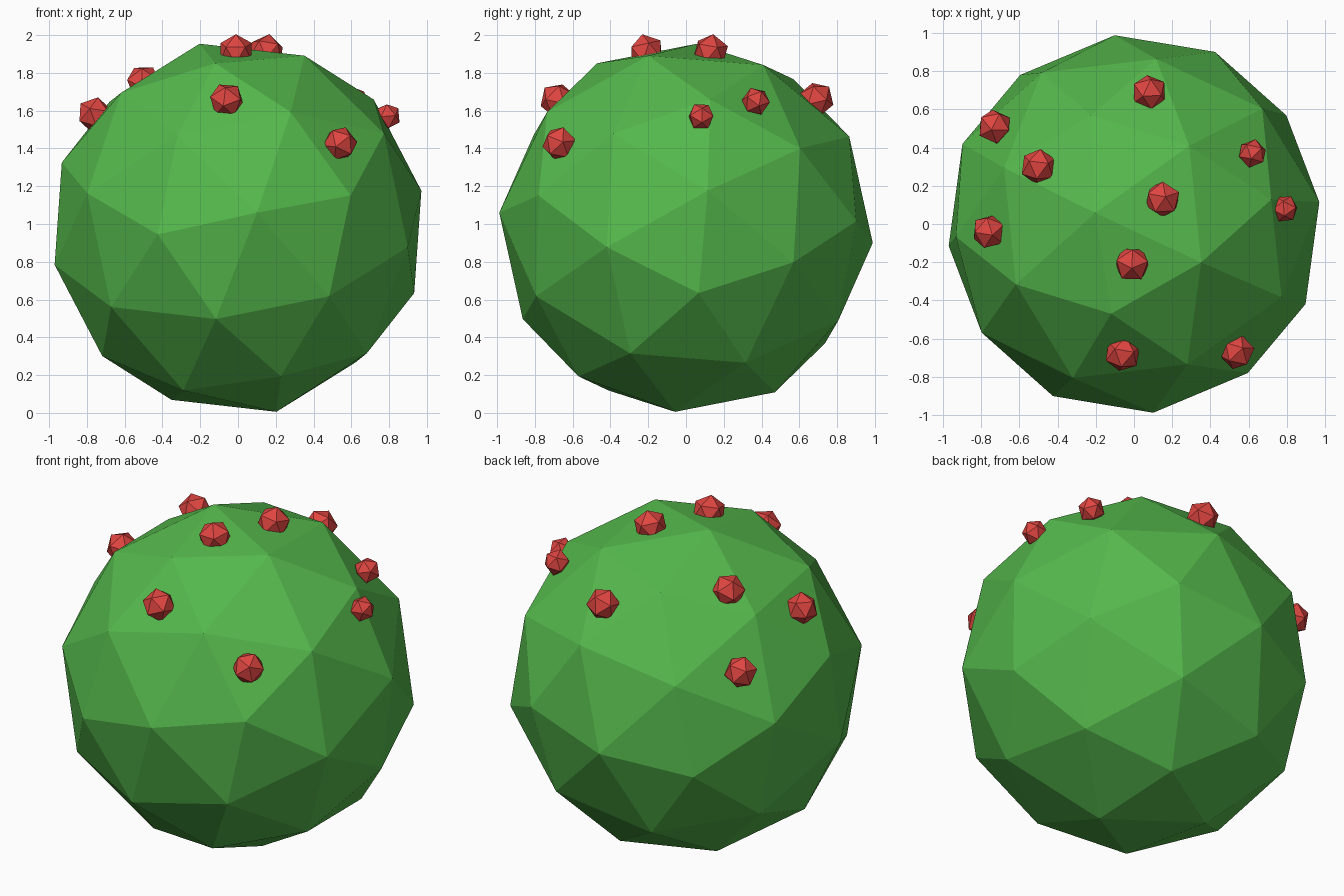
import bpy
import bmesh
import random
from mathutils import Vector, Matrix

random.seed(4)

cube = bpy.data.objects.get("Cube")
if cube:
    bpy.data.objects.remove(cube, do_unlink=True)


def make_material(name, rgb):
    mat = bpy.data.materials.new(name)
    mat.use_nodes = True
    color = (*rgb, 1.0)
    mat.diffuse_color = color
    mat.node_tree.nodes["Principled BSDF"].inputs["Base Color"].default_value = color
    return mat


def aligned(pole, side):
    """Rotation taking +z to pole and +x as near as possible to side."""
    z = pole.normalized()
    x = (side - z * side.dot(z)).normalized()
    return Matrix((x, z.cross(x), z)).transposed()


def icosphere(name, center, radius, subdivisions, rotation, mat):
    bm = bmesh.new()
    bmesh.ops.create_icosphere(bm, subdivisions=subdivisions, radius=radius)
    bmesh.ops.rotate(bm, verts=bm.verts, cent=(0, 0, 0), matrix=rotation)
    mesh = bpy.data.meshes.new(name)
    bm.to_mesh(mesh)
    bm.free()
    mesh.materials.append(mat)
    obj = bpy.data.objects.new(name, mesh)
    obj.location = center
    bpy.context.collection.objects.link(obj)
    return obj


leaf_green = make_material("leaf green", (0.09, 0.48, 0.072))
berry_red = make_material("berry red", (0.74, 0.06, 0.052))

# Tilted, faceted round bush
center = Vector((0, 0, 0.98))
tilt = aligned(Vector((-0.12, -0.47, 0.87)), Vector((0.72, 0.126, 0.685)))
icosphere("bush", center, 0.997, 2, tilt, leaf_green)

# Berries half sunk into the upper surface: x, y, z, radius
berries = [
    (0.15, 0.13, 1.91, 0.097),
    (-0.01, -0.21, 1.91, 0.097),
    (-0.06, -0.68, 1.655, 0.096),
    (0.54, -0.67, 1.425, 0.094),
    (-0.50, 0.30, 1.75, 0.096),
    (-0.73, 0.51, 1.39, 0.094),
    (-0.76, -0.04, 1.58, 0.094),
    (0.08, 0.69, 1.66, 0.095),
    (0.62, 0.37, 1.65, 0.076),
    (0.79, 0.08, 1.57, 0.073),
]
for i, (x, y, z, radius) in enumerate(berries):
    spot = Vector((x, y, z))
    spin = Vector([random.uniform(-1, 1) for _ in range(3)])
    icosphere(f"berry_{i + 1}", spot, radius, 1, aligned(spot - center, spin), berry_red)
